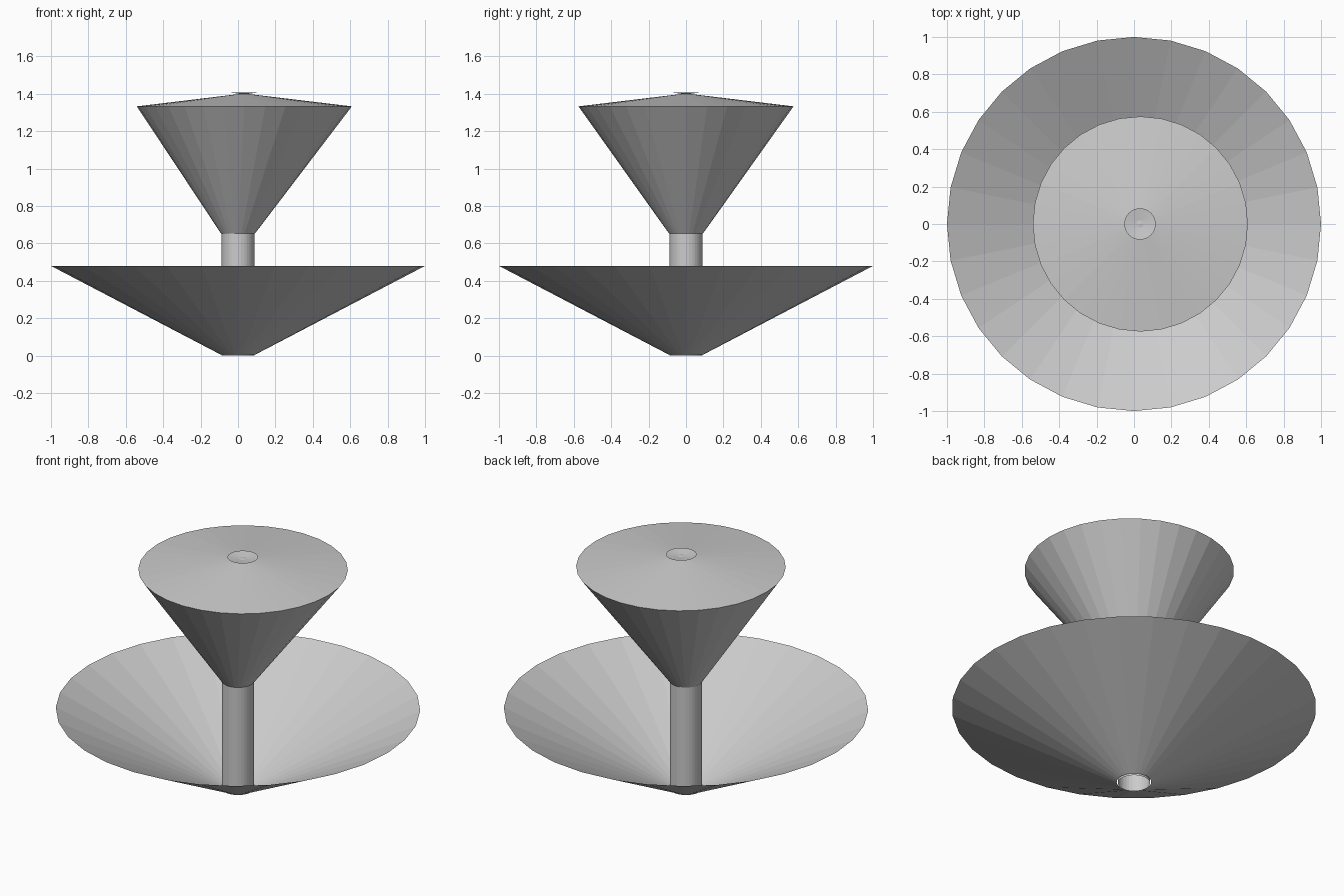
import bpy, bmesh
from math import cos, sin, tau

if "Cube" in bpy.data.objects:
    bpy.data.objects.remove(bpy.data.objects["Cube"])

SIDES = 32


def lathe(name, rings):
    """Skin a stack of circles given as (radius, z, x offset); radius 0 is a point."""
    bm = bmesh.new()
    loops = []
    for r, z, x in rings:
        if r == 0:
            loops.append([bm.verts.new((x, 0, z))])
        else:
            loops.append([bm.verts.new((x + r * cos(tau * i / SIDES), r * sin(tau * i / SIDES), z))
                          for i in range(SIDES)])
    for a, b in zip(loops, loops[1:]):
        for i in range(SIDES):
            j = (i + 1) % SIDES
            if len(b) == 1:
                bm.faces.new((a[i], a[j], b[0]))
            elif len(a) == 1:
                bm.faces.new((a[0], b[j], b[i]))
            else:
                bm.faces.new((a[i], a[j], b[j], b[i]))
    mesh = bpy.data.meshes.new(name)
    bm.to_mesh(mesh)
    bm.free()
    obj = bpy.data.objects.new(name, mesh)
    bpy.context.collection.objects.link(obj)
    return obj


# Wide open lower bowl
lathe("lower_bowl", [(0.095, 0.007, 0), (1.0, 0.48, 0)])

# Hollow column
lathe("column", [(0.088, 0, 0), (0.088, 0.655, 0)])

# Upper bowl, its rim slightly off centre
lathe("upper_bowl", [(0.09, 0.652, 0), (0.575, 1.333, 0.034)])

# Shallow conical lid
lathe("upper_lid", [(0.575, 1.333, 0.034), (0, 1.402, 0.032)])

# Small dished nozzle on the peak
lathe("nozzle_dish", [(0, 1.397, 0.032), (0.084, 1.408, 0.032)])
